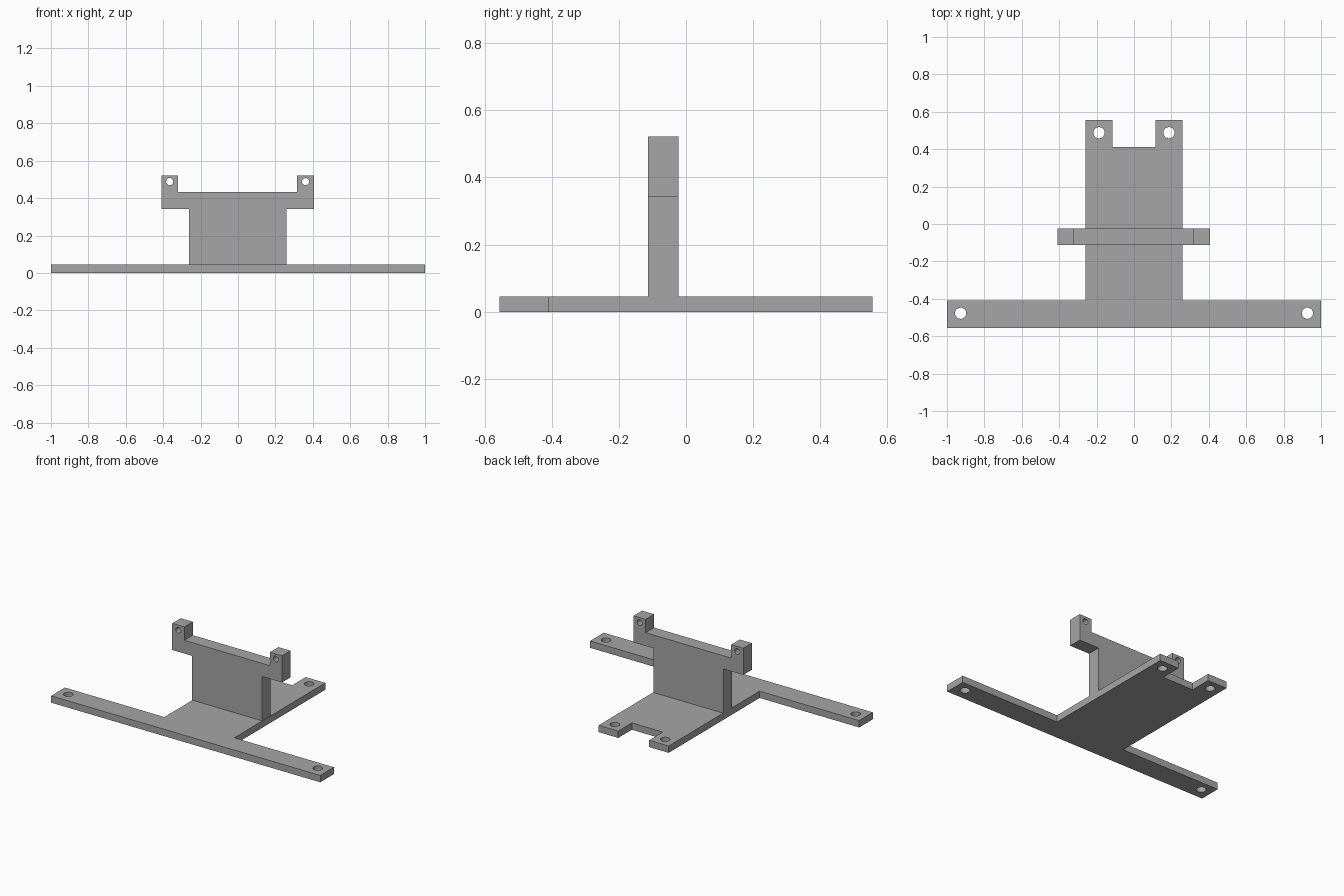
import bpy, bmesh, math
from mathutils import Matrix

default = bpy.data.objects.get("Cube")
if default:
    bpy.data.objects.remove(default, do_unlink=True)

grey = bpy.data.materials.new("plain_grey")
grey.use_nodes = True
colour = (0.38, 0.38, 0.38, 1)
grey.diffuse_color = colour
grey.node_tree.nodes["Principled BSDF"].inputs["Base Color"].default_value = colour


def mirrored(half):
    """Close a right-hand half outline with its mirror image."""
    return half + [(-x, y) for x, y in reversed(half)]


def circle(cx, cy, r, n=32):
    return [(cx + r * math.cos(2 * math.pi * i / n),
             cy + r * math.sin(2 * math.pi * i / n)) for i in range(n)]


def slab(name, outline, holes, thickness, matrix):
    """Extrude a flat outline with round holes into a solid part."""
    curve = bpy.data.curves.new(name + "_profile", 'CURVE')
    curve.dimensions = '2D'
    curve.fill_mode = 'BOTH'
    curve.extrude = thickness / 2
    for loop in [outline] + [circle(*h) for h in holes]:
        spline = curve.splines.new('POLY')
        spline.points.add(len(loop) - 1)
        for point, (x, y) in zip(spline.points, loop):
            point.co = (x, y, 0, 1)
        spline.use_cyclic_u = True
    helper = bpy.data.objects.new(name + "_profile", curve)
    bpy.context.collection.objects.link(helper)
    bpy.context.view_layer.update()
    mesh = bpy.data.meshes.new_from_object(helper)
    bpy.data.objects.remove(helper, do_unlink=True)

    bm = bmesh.new()
    bm.from_mesh(mesh)
    bmesh.ops.remove_doubles(bm, verts=bm.verts, dist=1e-5)
    bm.transform(matrix)
    bmesh.ops.recalc_face_normals(bm, faces=bm.faces)
    for face in bm.faces:
        face.smooth = False
        face.material_index = 0
    bm.to_mesh(mesh)
    bm.free()
    mesh.name = name
    mesh.materials.clear()
    mesh.materials.append(grey)
    obj = bpy.data.objects.new(name, mesh)
    bpy.context.collection.objects.link(obj)
    return obj


SHIFT = -0.002
BASE = 0.046
BODY = 0.26

# Base plate: long front bar, central tongue and two rear tabs
base_half = [(1, -0.555), (1, -0.41), (BODY, -0.41), (BODY, 0.555),
             (0.115, 0.555), (0.115, 0.411)]
base_holes = [(s * x, y, 0.03) for s in (-1, 1)
              for x, y in ((0.927, -0.477), (0.187, 0.488))]
slab("base_plate", mirrored(base_half), base_holes, BASE,
     Matrix.Translation((0, 0, BASE / 2)))

# Upright plate: wide shoulders carrying two drilled lugs
upright_half = [(BODY, BASE), (BODY, 0.343), (0.408, 0.343), (0.408, 0.522),
                (0.318, 0.522), (0.318, 0.432)]
upright_holes = [(s * 0.363, 0.488, 0.019) for s in (-1, 1)]
slab("upright_plate", mirrored(upright_half), upright_holes, 0.09,
     Matrix.Translation((SHIFT, -0.068, 0)) @ Matrix.Rotation(math.pi / 2, 4, 'X'))
